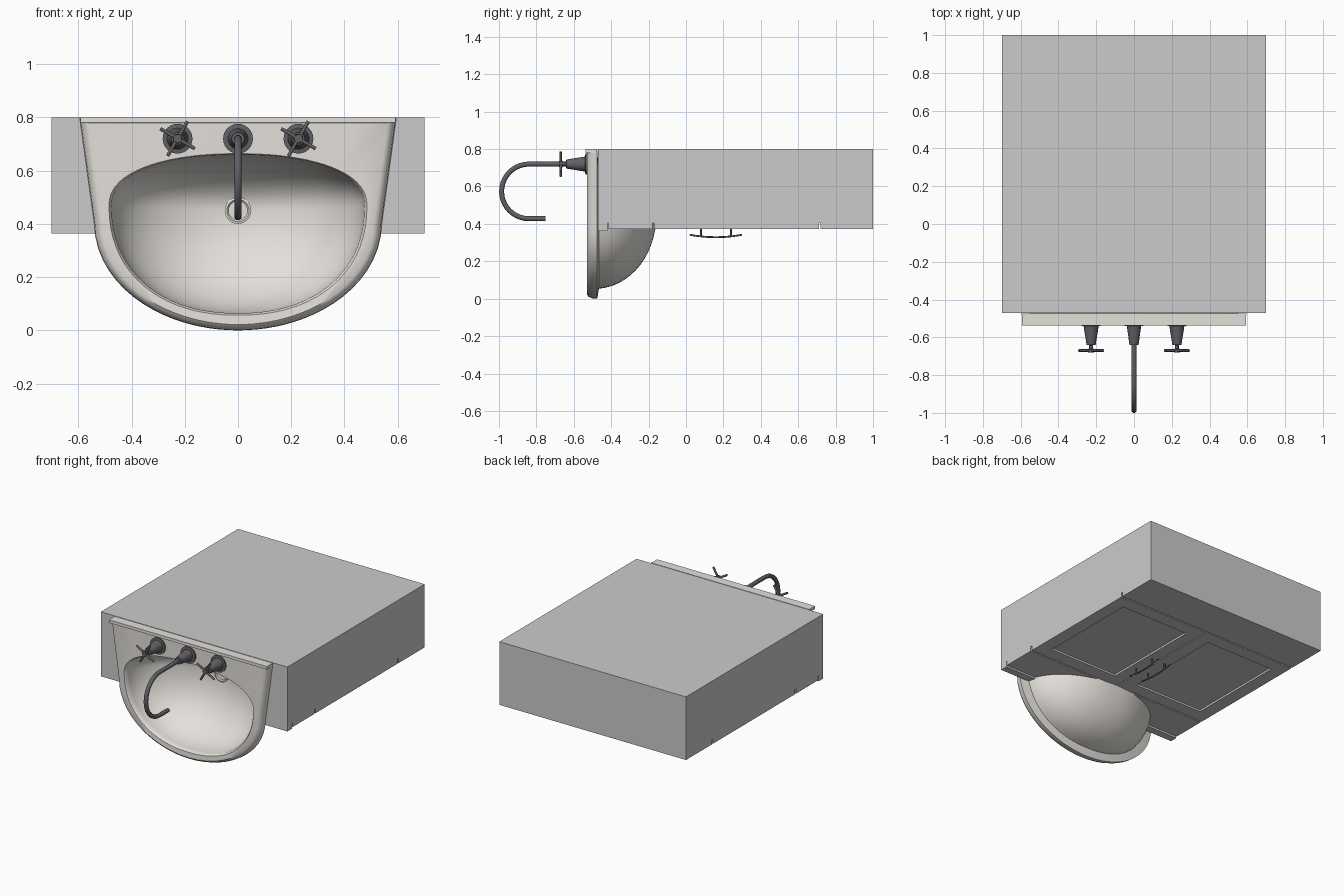
import bpy, bmesh
from math import sin, cos, pi, radians, copysign
from mathutils import Vector

if "Cube" in bpy.data.objects:
    bpy.data.objects.remove(bpy.data.objects["Cube"])


def material(name, rgb):
    m = bpy.data.materials.new(name)
    m.diffuse_color = (*rgb, 1)
    m.use_nodes = True
    m.node_tree.nodes["Principled BSDF"].inputs["Base Color"].default_value = m.diffuse_color
    return m


CERAMIC = material("ceramic", (0.78, 0.75, 0.71))
METAL = material("dark_metal", (0.12, 0.12, 0.13))


def finish(name, bm, mat=None, smooth=None):
    bmesh.ops.recalc_face_normals(bm, faces=bm.faces)
    me = bpy.data.meshes.new(name)
    bm.to_mesh(me)
    bm.free()
    ob = bpy.data.objects.new(name, me)
    bpy.context.collection.objects.link(ob)
    if mat:
        me.materials.append(mat)
    if smooth:
        bpy.ops.object.select_all(action='DESELECT')
        ob.select_set(True)
        bpy.context.view_layer.objects.active = ob
        bpy.ops.object.shade_smooth_by_angle(angle=radians(smooth))
    return ob


def box(name, x, y, z, mat=None):
    bm = bmesh.new()
    bmesh.ops.create_cube(bm, size=1)
    for v in bm.verts:
        v.co = Vector([(a + b) / 2 + c * (b - a) for (a, b), c in zip((x, y, z), v.co)])
    return finish(name, bm, mat)


def loft(name, rings, mat=None, smooth=None):
    bm = bmesh.new()
    vr = [[bm.verts.new(p) for p in r] for r in rings]
    n = len(vr[0])
    for a, b in zip(vr, vr[1:]):
        for i in range(n):
            bm.faces.new((a[i], a[(i + 1) % n], b[(i + 1) % n], b[i]))
    bm.faces.new(vr[0])
    bm.faces.new(vr[-1])
    return finish(name, bm, mat, smooth)


def turned(name, x, z, profile, n=24):
    # round part about the y axis, profile = (y, radius)
    return loft(name, [[(x + r * cos(2 * pi * i / n), y, z + r * sin(2 * pi * i / n))
                        for i in range(n)] for y, r in profile], METAL, 35)


def tube(name, pts, r):
    cu = bpy.data.curves.new(name, 'CURVE')
    cu.dimensions = '3D'
    cu.bevel_depth, cu.bevel_resolution, cu.use_fill_caps = r, 3, True
    sp = cu.splines.new('POLY')
    sp.points.add(len(pts) - 1)
    for p, q in zip(sp.points, pts):
        p.co = (*q, 1)
    sp.use_smooth = True
    cu.materials.append(METAL)
    ob = bpy.data.objects.new(name, cu)
    bpy.context.collection.objects.link(ob)


# angles around the basin, with the two top corners hit exactly
ANG = [radians({35: 33.91, 145: 146.09}.get(a, a)) for a in range(0, 360, 5)]


def outline(y, s):
    # tapered apron above z 0.4, half ellipse below
    ring = []
    for t in ANG:
        c, d = cos(t), sin(t)
        if d >= 0:
            r = 0.54 / max(abs(c) - 0.1375 * d, 1e-6)
            if d > 0:
                r = min(r, 0.4 / d)
        else:
            r = 1 / ((c / 0.54) ** 2 + (d / 0.4) ** 2) ** 0.5
        ring.append((c * r * s, y, 0.4 + d * r * s))
    return ring


def bowl(phi, grow=1.0, dy=0.0):
    k = cos(phi) * grow
    ring = []
    for t in ANG:
        c, d = cos(t), sin(t)
        e = 0.9
        px = copysign(abs(c) ** e, c) * 0.475
        pz = copysign(abs(d) ** e, d) * (0.19 if d > 0 else 0.405)
        ring.append((px * k, -0.52 + 0.35 * sin(phi) + dy, 0.47 - 0.02 * sin(phi) + pz * k))
    return ring


# basin: outer shell, rim and inner bowl in one closed loft
shell = [bowl(radians(a), 1.03, 0.012) for a in range(85, 6, -6)]
rim = [outline(-0.475, 1), outline(-0.50, 0.995), outline(-0.52, 0.975), outline(-0.53, 0.945)]
lip = [[(x * 1.02, -0.528, 0.47 + (z - 0.47) * 1.02) for x, y, z in bowl(0)]]
inner = [bowl(radians(a)) for a in range(1, 86, 4)]
loft("basin", shell + rim + lip + inner, CERAMIC, 40)
box("basin_back_ledge", (-0.592, 0.592), (-0.537, -0.475), (0.78, 0.8), CERAMIC)

# cabinet carcass
for s in (-1, 1):
    box("cabinet_side", sorted((s * 0.66, s * 0.7)), (-0.42, 1), (0.405, 0.8))
box("cabinet_back", (-0.66, 0.66), (-0.42, 1), (0.77, 0.8))
box("cabinet_floor", (-0.66, 0.66), (0.97, 1), (0.405, 0.77))
cut = [box("countertop", (-0.7, 0.7), (-0.47, -0.42), (0.363, 0.8)),
       box("cabinet_front", (-0.66, 0.66), (-0.42, 0.97), (0.405, 0.425)),
       box("apron_panel", (-0.7, 0.7), (-0.415, -0.18), (0.372, 0.405))]
box("plinth", (-0.7, 0.7), (0.72, 1), (0.372, 0.405))

# framed doors with bow handles
for s in (-1, 1):
    def sx(a, b):
        return sorted((s * a, s * b))
    cut += [box("door_stile", sx(0.004, 0.09), (-0.17, 0.71), (0.372, 0.405)),
            box("door_stile", sx(0.61, 0.7), (-0.17, 0.71), (0.372, 0.405)),
            box("door_rail", sx(0.09, 0.61), (-0.17, -0.08), (0.372, 0.405)),
            box("door_rail", sx(0.09, 0.61), (0.62, 0.71), (0.372, 0.405)),
            box("door_panel", sx(0.09, 0.61), (-0.08, 0.62), (0.385, 0.405))]
    x = s * 0.05
    tube("door_handle", [(x, 0.16 + 0.14 * k / 6, 0.329 + 0.013 * (k / 6) ** 2)
                         for k in range(-6, 7)], 0.005)
    for y in (0.08, 0.24):
        tube("handle_post", [(x, y, 0.333), (x, y, 0.375)], 0.005)

# notch counter and front for the bowl
cutter = loft("bowl_cutter", shell + [bowl(0, 1.03, -0.2)])
cutter.hide_render = True
for ob in cut:
    if ob.name.startswith(("countertop", "cabinet", "apron", "door_stile", "door_rail")):
        m = ob.modifiers.new("notch", 'BOOLEAN')
        m.object, m.solver = cutter, 'EXACT'
        bpy.context.view_layer.objects.active = ob
        bpy.ops.object.modifier_apply(modifier="notch")
bpy.data.objects.remove(cutter)

# cross-handle taps
for x in (-0.227, 0.227):
    turned("tap_body", x, 0.72, [(-0.52, 0.056), (-0.538, 0.056), (-0.54, 0.04), (-0.64, 0.024),
                                 (-0.642, 0.01), (-0.66, 0.01), (-0.661, 0.018), (-0.68, 0.016)])
    for a in (60, 150):
        c, d = 0.075 * cos(radians(a)), 0.075 * sin(radians(a))
        tube("tap_cross_arm", [(x - c, -0.67, 0.72 - d), (x + c, -0.67, 0.72 + d)], 0.007)

# spout
turned("spout_base", 0, 0.72, [(-0.52, 0.056), (-0.538, 0.056), (-0.54, 0.038), (-0.64, 0.024)])
arc = [(0, -0.84 - 0.146 * sin(pi * k / 20), 0.574 + 0.146 * cos(pi * k / 20)) for k in range(21)]
tube("spout", [(0, -0.6, 0.72)] + arc + [(0, -0.75, 0.428)], 0.014)

# drain
turned("drain_ring", 0, 0.45, [(-0.165, 0.05), (-0.182, 0.05), (-0.184, 0.042),
                               (-0.178, 0.036), (-0.178, 0.01)])
bpy.data.objects["drain_ring"].data.materials[0] = CERAMIC
